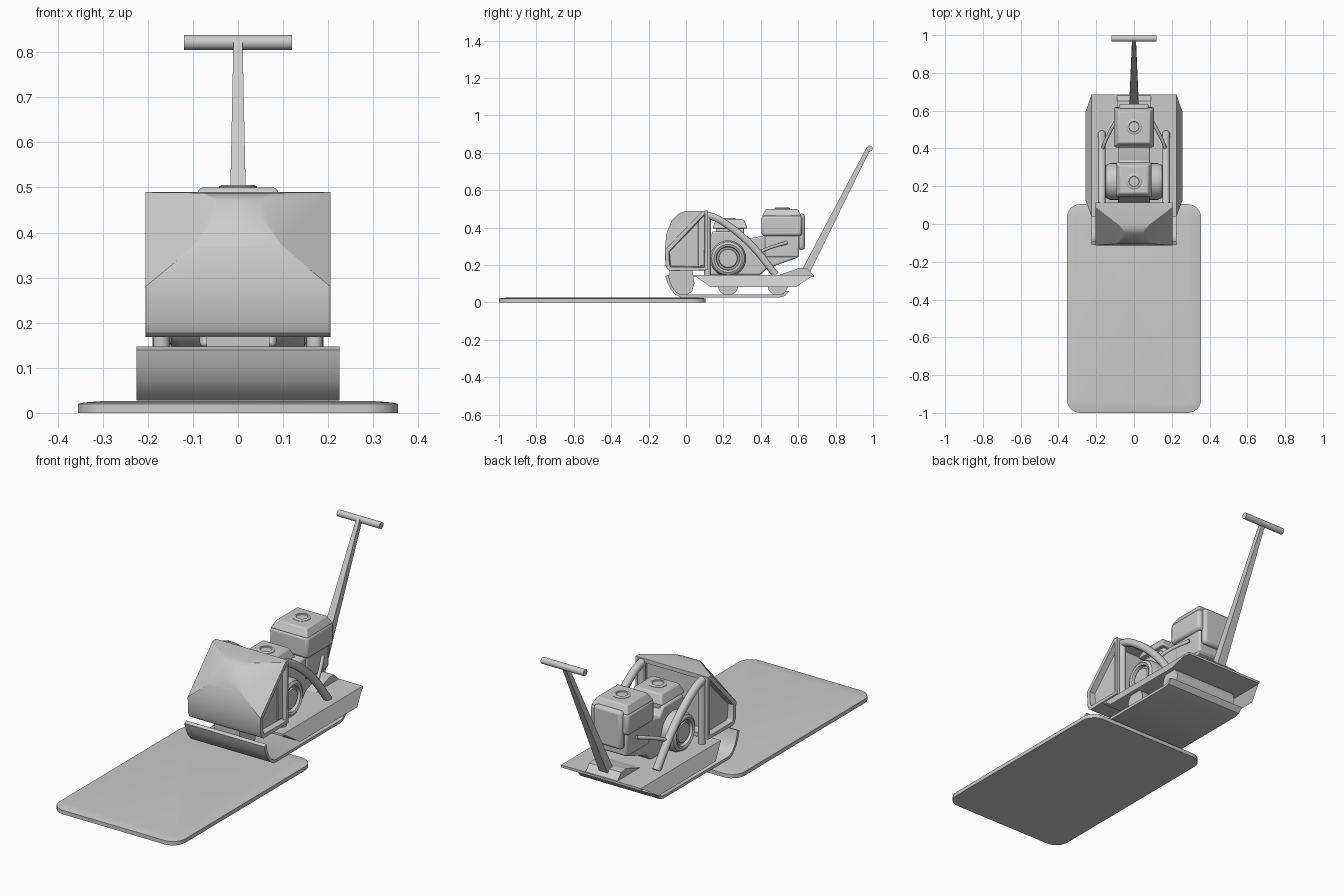
import bpy, bmesh, math
from mathutils import Vector

if "Cube" in bpy.data.objects:
    bpy.data.objects.remove(bpy.data.objects["Cube"], do_unlink=True)

grey = bpy.data.materials.new("plain_grey")
grey.use_nodes = True
grey.diffuse_color = (0.6, 0.6, 0.6, 1)
grey.node_tree.nodes["Principled BSDF"].inputs["Base Color"].default_value = grey.diffuse_color


def finish(name, bm, bevel=0, segments=2, angle=30):
    bmesh.ops.recalc_face_normals(bm, faces=bm.faces)
    mesh = bpy.data.meshes.new(name)
    bm.to_mesh(mesh)
    bm.free()
    ob = bpy.data.objects.new(name, mesh)
    bpy.context.collection.objects.link(ob)
    mesh.materials.append(grey)
    if bevel:
        mod = ob.modifiers.new("Bevel", "BEVEL")
        mod.width, mod.segments = bevel, segments
        mod.limit_method, mod.angle_limit = "ANGLE", math.radians(35)
    bpy.ops.object.select_all(action="DESELECT")
    ob.select_set(True)
    bpy.context.view_layer.objects.active = ob
    bpy.ops.object.shade_smooth_by_angle(angle=math.radians(angle))
    return ob


def prism_mesh(profile, half):
    """Extrude a (y, z) outline across x."""
    bm = bmesh.new()
    face = bm.faces.new([bm.verts.new((-half, y, z)) for y, z in profile])
    new = bmesh.ops.extrude_face_region(bm, geom=[face])["geom"]
    bmesh.ops.translate(bm, vec=(2 * half, 0, 0),
                        verts=[v for v in new if isinstance(v, bmesh.types.BMVert)])
    bmesh.ops.recalc_face_normals(bm, faces=bm.faces)
    return bm


def prism(name, profile, half, bevel=0):
    return finish(name, prism_mesh(profile, half), bevel)


def block(name, half, y0, y1, z0, z1, taper=1, bevel=0.01):
    bm = prism_mesh([(y0, z0), (y1, z0), (y1, z1), (y0, z1)], half)
    mid = (y0 + y1) / 2
    for v in bm.verts:
        if v.co.z > (z0 + z1) / 2:
            v.co.x *= taper
            v.co.y = mid + (v.co.y - mid) * taper
    return finish(name, bm, bevel)


def lathe(name, profile, centre, axis, steps=32):
    """Spin (radius, distance) points about an axis through centre."""
    bm = bmesh.new()
    turn = Vector((0, 0, 1)).rotation_difference(Vector(axis))
    rings = []
    for r, d in profile:
        rings.append([bm.verts.new(Vector(centre) + turn @ Vector(
            (r * math.cos(math.tau * i / steps), r * math.sin(math.tau * i / steps), d)))
            for i in range(steps)])
    for a, b in zip(rings, rings[1:]):
        for i in range(steps):
            j = (i + 1) % steps
            bm.faces.new((a[i], a[j], b[j], b[i]))
    bm.faces.new(rings[0])
    bm.faces.new(rings[-1])
    return finish(name, bm)


def rod(name, a, b, radius):
    a, b = Vector(a), Vector(b)
    return lathe(name, [(radius, 0), (radius, (b - a).length)], a, b - a, 16)


def tube(name, points, radius):
    curve = bpy.data.curves.new(name, "CURVE")
    curve.dimensions = "3D"
    curve.bevel_depth, curve.bevel_resolution = radius, 3
    curve.use_fill_caps = True
    spline = curve.splines.new("BEZIER")
    spline.bezier_points.add(len(points) - 1)
    for p, co in zip(spline.bezier_points, points):
        p.co = co
        p.handle_left_type = p.handle_right_type = "AUTO"
    ob = bpy.data.objects.new(name, curve)
    curve.materials.append(grey)
    bpy.context.collection.objects.link(ob)


# Ground mat with rounded corners and a chamfered rim
bm = bmesh.new()
outline = []
for k, (sx, sy) in enumerate(((1, 1), (-1, 1), (-1, -1), (1, -1))):
    for i in range(7):
        a = math.pi / 2 * (k + i / 6)
        outline.append((sx * 0.285 + 0.07 * math.cos(a), -0.4475 + sy * 0.4825 + 0.07 * math.sin(a)))
mat_face = bm.faces.new([bm.verts.new((x, y, 0)) for x, y in outline])
top = bmesh.ops.extrude_face_region(bm, geom=[mat_face])["geom"]
bmesh.ops.translate(bm, vec=(0, 0, 0.02), verts=[g for g in top if isinstance(g, bmesh.types.BMVert)])
cap = [g for g in top if isinstance(g, bmesh.types.BMFace)]
bmesh.ops.inset_region(bm, faces=cap, thickness=0.012, depth=0.003)
bmesh.ops.inset_region(bm, faces=cap, thickness=0.04, depth=0.003)
finish("ground_mat", bm, angle=25)

# Base plate with upturned ends
prism("base_plate", [
    (-0.11, 0.14), (-0.1, 0.105), (-0.082, 0.07), (-0.058, 0.042), (-0.03, 0.027), (0.5, 0.027),
    (0.53, 0.034), (0.55, 0.06), (0.535, 0.062), (0.52, 0.046), (0.5, 0.041), (-0.025, 0.041),
    (-0.05, 0.054), (-0.07, 0.078), (-0.085, 0.11), (-0.093, 0.147)], 0.225)

# Exciter housing and cross mounts between plate and deck
prism("exciter_housing", [
    (-0.088, 0.17), (-0.088, 0.11), (-0.075, 0.075), (-0.05, 0.045), (-0.02, 0.037), (0.01, 0.042),
    (0.033, 0.06), (0.045, 0.1), (0.035, 0.17)], 0.07)
for name, y in (("front_mount", 0.225), ("rear_mount", 0.49)):
    rod(name, (-0.18, y, 0.092), (0.18, y, 0.092), 0.055)

# Deck with side flaps
prism("deck", [(0.04, 0.135), (0.685, 0.135), (0.685, 0.147), (0.04, 0.147)], 0.225)
for side, s in (("left", 1), ("right", -1)):
    bm = bmesh.new()
    flap = bm.faces.new([bm.verts.new((s * x, y, z)) for x, y, z in (
        (0.225, 0.04, 0.147), (0.225, 0.685, 0.147), (0.258, 0.59, 0.083), (0.258, 0.13, 0.083))])
    bmesh.ops.solidify(bm, geom=[flap], thickness=0.006)
    finish(side + "_deck_flap", bm)

# Hood: curved front, sliced upper corners, recessed sides and back
bm = prism_mesh([
    (0.115, 0.172), (-0.085, 0.168), (-0.1, 0.178), (-0.11, 0.2), (-0.113, 0.28), (-0.105, 0.37),
    (-0.075, 0.44), (-0.04, 0.475), (-0.005, 0.488), (0.115, 0.49)], 0.205)
for s in (1, -1):
    cut = bmesh.ops.bisect_plane(
        bm, geom=bm.verts[:] + bm.edges[:] + bm.faces[:], plane_co=(s * 0.205, -0.113, 0.28),
        plane_no=(s * 0.1, -0.135, 0.13), clear_outer=True)["geom_cut"]
    bmesh.ops.holes_fill(bm, edges=[g for g in cut if isinstance(g, bmesh.types.BMEdge)])
bmesh.ops.recalc_face_normals(bm, faces=bm.faces)
for f in [f for f in bm.faces if abs(f.normal.x) > 0.98]:
    bmesh.ops.inset_region(bm, faces=[f], thickness=0.022, depth=0)
    bmesh.ops.inset_region(bm, faces=[f], thickness=0.005, depth=-0.03)
for f in [f for f in bm.faces if f.normal.y > 0.98 and f.calc_area() > 0.05]:
    bmesh.ops.inset_region(bm, faces=[f], thickness=0.03, depth=0)
    bmesh.ops.inset_region(bm, faces=[f], thickness=0.005, depth=-0.05)
finish("hood", bm, 0.006)

# Engine body, tanks, caps and rear cover
prism("engine_body", [
    (0.1, 0.147), (0.4, 0.147), (0.43, 0.18), (0.6, 0.24), (0.6, 0.35), (0.43, 0.36), (0.33, 0.34),
    (0.3, 0.38), (0.14, 0.38)], 0.085, 0.008)
block("front_tank_base", 0.07, 0.16, 0.31, 0.36, 0.412)
block("front_tank", 0.097, 0.14, 0.33, 0.395, 0.445, 0.78, 0.008)
block("rear_tank_base", 0.09, 0.42, 0.605, 0.24, 0.38)
block("rear_tank", 0.107, 0.405, 0.62, 0.355, 0.465, 1, 0.014)
block("rear_tank_top", 0.105, 0.407, 0.618, 0.46, 0.5, 0.8, 0.006)
block("rear_cover", 0.08, 0.6, 0.636, 0.28, 0.475, 1, 0.015)
for name, y, z in (("front_tank_cap", 0.225, 0.44), ("rear_tank_cap", 0.515, 0.495)):
    lathe(name, [(0.042, 0), (0.042, 0.007), (0.036, 0.011), (0.028, 0.011), (0.026, 0.007)],
          (0, y, z), (0, 0, 1), 24)

# Paired flywheel housings, frame tubes and struts
for side, s in (("left", 1), ("right", -1)):
    lathe(side + "_flywheel", [
        (0.097, 0.08), (0.097, 0.125), (0.088, 0.147), (0.075, 0.155), (0.064, 0.15), (0.06, 0.135),
        (0.052, 0.135), (0.048, 0.145)], (0, 0.225, 0.235), (s, 0, 0))
    tube(side + "_frame_tube", [(s * 0.17, y, z) for y, z in (
        (0.1, 0.47), (0.15, 0.455), (0.22, 0.415), (0.35, 0.305), (0.48, 0.147))], 0.02)
    rod(side + "_hood_post", (s * 0.17, 0.115, 0.14), (s * 0.17, 0.115, 0.46), 0.018)
    tube(side + "_strut", [(s * 0.17, 0.38, 0.26), (s * 0.155, 0.43, 0.285),
                           (s * 0.1, 0.54, 0.32)], 0.009)

# Handle: foot, tapered post and crossbar
prism("handle_foot", [(0.5, 0.147), (0.61, 0.185), (0.65, 0.18), (0.68, 0.147)], 0.09)
bm = prism_mesh([(0.615, 0.165), (0.665, 0.165), (0.988, 0.822), (0.966, 0.83)], 0.01)
for v in bm.verts:
    if v.co.z < 0.5:
        v.co.x *= 2.4
finish("handle_post", bm)
rod("handle_crossbar", (-0.12, 0.982, 0.822), (0.12, 0.982, 0.822), 0.0165)
